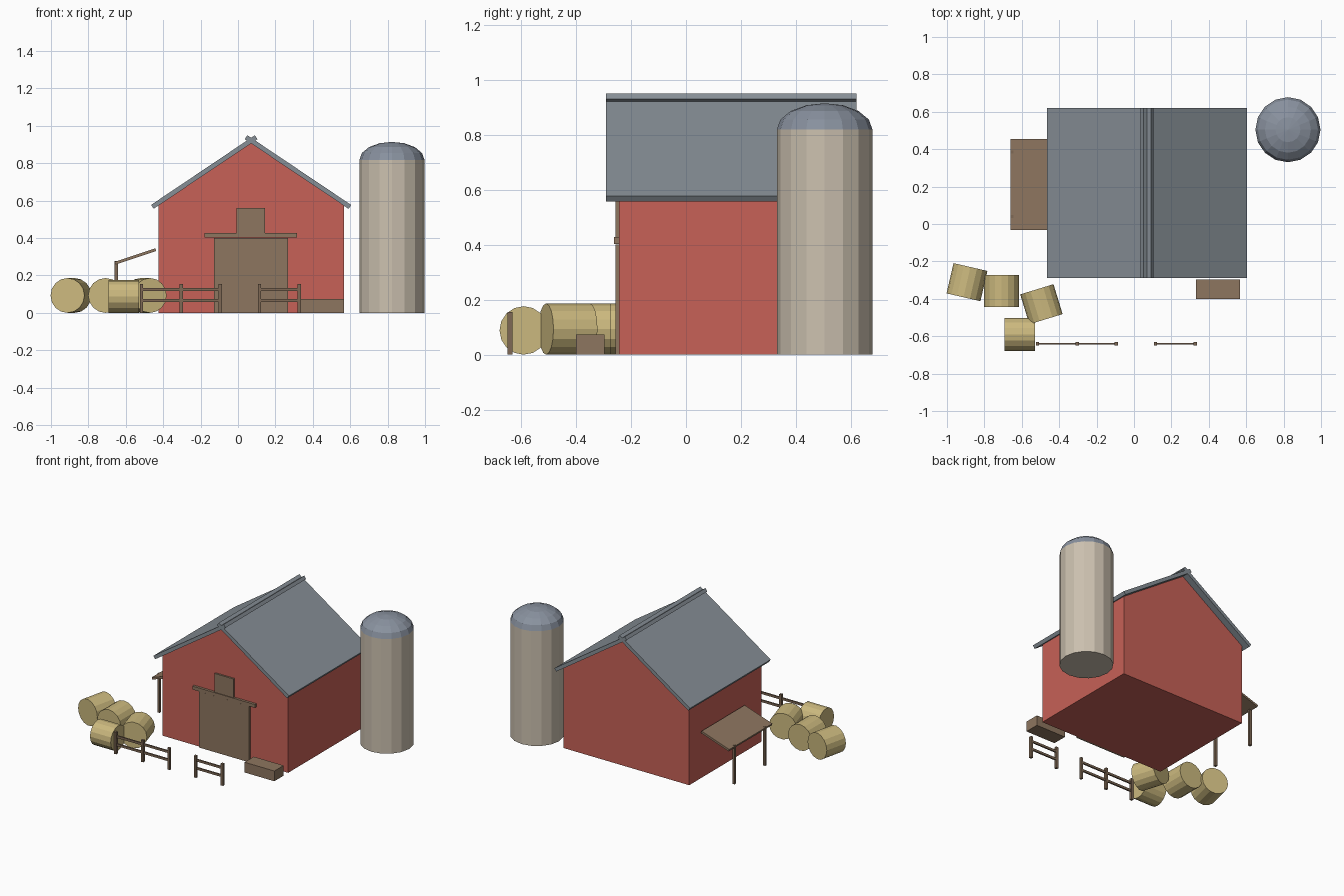
import bpy
import bmesh
from math import cos, sin, radians, atan2, hypot
from mathutils import Matrix, Vector

cube = bpy.data.objects.get("Cube")
if cube:
    bpy.data.objects.remove(cube, do_unlink=True)


def material(name, r, g, b):
    m = bpy.data.materials.new(name)
    m.use_nodes = True
    m.diffuse_color = (r, g, b, 1)
    m.node_tree.nodes["Principled BSDF"].inputs["Base Color"].default_value = (r, g, b, 1)
    return m


RED = material("barn red", 0.57, 0.12, 0.095)
SLATE = material("roof grey", 0.24, 0.275, 0.305)
STEEL = material("dome blue grey", 0.25, 0.285, 0.345)
BEIGE = material("silo beige", 0.6, 0.53, 0.43)
WOOD = material("plank brown", 0.27, 0.18, 0.115)
POST = material("post brown", 0.21, 0.14, 0.09)
HAY = material("hay yellow", 0.6, 0.485, 0.21)


def add_object(name, bm, mat):
    bmesh.ops.recalc_face_normals(bm, faces=bm.faces)
    mesh = bpy.data.meshes.new(name)
    bm.to_mesh(mesh)
    bm.free()
    mesh.materials.append(mat)
    obj = bpy.data.objects.new(name, mesh)
    bpy.context.collection.objects.link(obj)
    return obj


def prism(name, profile, y0, y1, mat):
    """Extrude an x-z outline from y0 to y1."""
    bm = bmesh.new()
    face = bm.faces.new([bm.verts.new((x, y0, z)) for x, z in profile])
    side = bmesh.ops.extrude_face_region(bm, geom=[face])["geom"]
    moved = [v for v in side if isinstance(v, bmesh.types.BMVert)]
    bmesh.ops.translate(bm, verts=moved, vec=(0, y1 - y0, 0))
    return add_object(name, bm, mat)


def box(name, x, y, z, mat):
    """Box from (min, max) pairs."""
    profile = [(x[0], z[0]), (x[1], z[0]), (x[1], z[1]), (x[0], z[1])]
    return prism(name, profile, y[0], y[1], mat)


def slab(name, low, high, thick, y0, y1, mat):
    """Sloping board whose underside runs from low to high."""
    a, b = Vector(low), Vector(high)
    d = (b - a).normalized()
    up = Vector((-d.y, d.x)) * thick
    if up.y < 0:
        up = -up
    return prism(name, [a, b, b + up, a + up], y0, y1, mat)


def cylinder(name, radius, length, matrix, mat):
    bm = bmesh.new()
    bmesh.ops.create_cone(bm, cap_ends=True, segments=16, radius1=radius,
                          radius2=radius, depth=length, matrix=matrix)
    return add_object(name, bm, mat)


# Barn body with gabled ends
MID, HALF, EAVE, APEX = 0.07, 0.496, 0.573, 0.906
FRONT, BACK = -0.243, 0.572
prism("barn_walls", [(MID - HALF, 0), (MID + HALF, 0), (MID + HALF, EAVE),
                     (MID, APEX), (MID - HALF, EAVE)], FRONT, BACK, RED)

# Roof boards crossing at the ridge
slope = (APEX - EAVE) / HALF
for side, label in ((-1, "right"), (1, "left")):
    low = (MID + side * 0.521, APEX - slope * 0.521)
    high = (MID - side * 0.034, APEX + slope * 0.034)
    slab("roof_" + label, low, high, 0.025, FRONT - 0.047, BACK + 0.047, SLATE)

# Barn door, sliding rail and loft hatch
box("barn_door", (MID - 0.199, MID + 0.197), (-0.256, FRONT), (0, 0.4), WOOD)
box("door_rail", (MID - 0.248, MID + 0.245), (-0.261, FRONT), (0.403, 0.427), WOOD)
box("loft_hatch", (MID - 0.077, MID + 0.074), (-0.256, FRONT), (0.41, 0.561), WOOD)

# Feed box beside the door
box("feed_box", (0.332, 0.567), (-0.4, -0.296), (0, 0.073), WOOD)

# Lean-to on the side wall
slab("lean_to_roof", (-0.655, 0.258), (-0.437, 0.331), 0.015, -0.031, 0.455, WOOD)
for i, y in enumerate((0.04, 0.385)):
    box(f"lean_to_post_{i + 1}", (-0.659, -0.641), (y - 0.009, y + 0.009), (0, 0.277), POST)

# Silo with faceted dome
SILO = Vector((0.823, 0.504, 0))
SILO_R, SILO_H, DOME_H = 0.174, 0.818, 0.096
cylinder("silo_body", SILO_R, SILO_H,
         Matrix.Translation(SILO + Vector((0, 0, SILO_H / 2))), BEIGE)
bm = bmesh.new()
bmesh.ops.create_uvsphere(bm, u_segments=16, v_segments=8, radius=1)
bmesh.ops.delete(bm, geom=[v for v in bm.verts if v.co.z < -0.01], context="VERTS")
bmesh.ops.scale(bm, verts=bm.verts, vec=(SILO_R, SILO_R, DOME_H))
bmesh.ops.translate(bm, verts=bm.verts, vec=SILO + Vector((0, 0, SILO_H)))
add_object("silo_dome", bm, STEEL)

# Round hay bales: x, y, radius, length, turn in degrees
bales = [(-0.893, -0.311, 0.093, 0.166, -13),
         (-0.708, -0.358, 0.093, 0.172, 0),
         (-0.495, -0.429, 0.093, 0.167, 17),
         (-0.612, -0.590, 0.088, 0.163, 90)]
for i, (x, y, r, length, turn) in enumerate(bales):
    place = (Matrix.Translation((x, y, r)) @ Matrix.Rotation(radians(turn), 4, "Z")
             @ Matrix.Rotation(radians(90), 4, "X"))
    cylinder(f"hay_bale_{i + 1}", r, length, place, HAY)

# Two fence runs either side of the entrance
FENCE_Y = -0.64
for label, posts in (("right", (-0.516, -0.303, -0.094)), ("left", (0.115, 0.327))):
    for i, x in enumerate(posts):
        box(f"fence_{label}_post_{i + 1}", (x - 0.009, x + 0.009),
            (FENCE_Y - 0.009, FENCE_Y + 0.009), (0, 0.155), POST)
    for part, z in (("lower", 0.066), ("upper", 0.124)):
        box(f"fence_{label}_{part}_rail", (posts[0], posts[-1]),
            (FENCE_Y - 0.005, FENCE_Y + 0.005), (z - 0.008, z + 0.008), POST)
